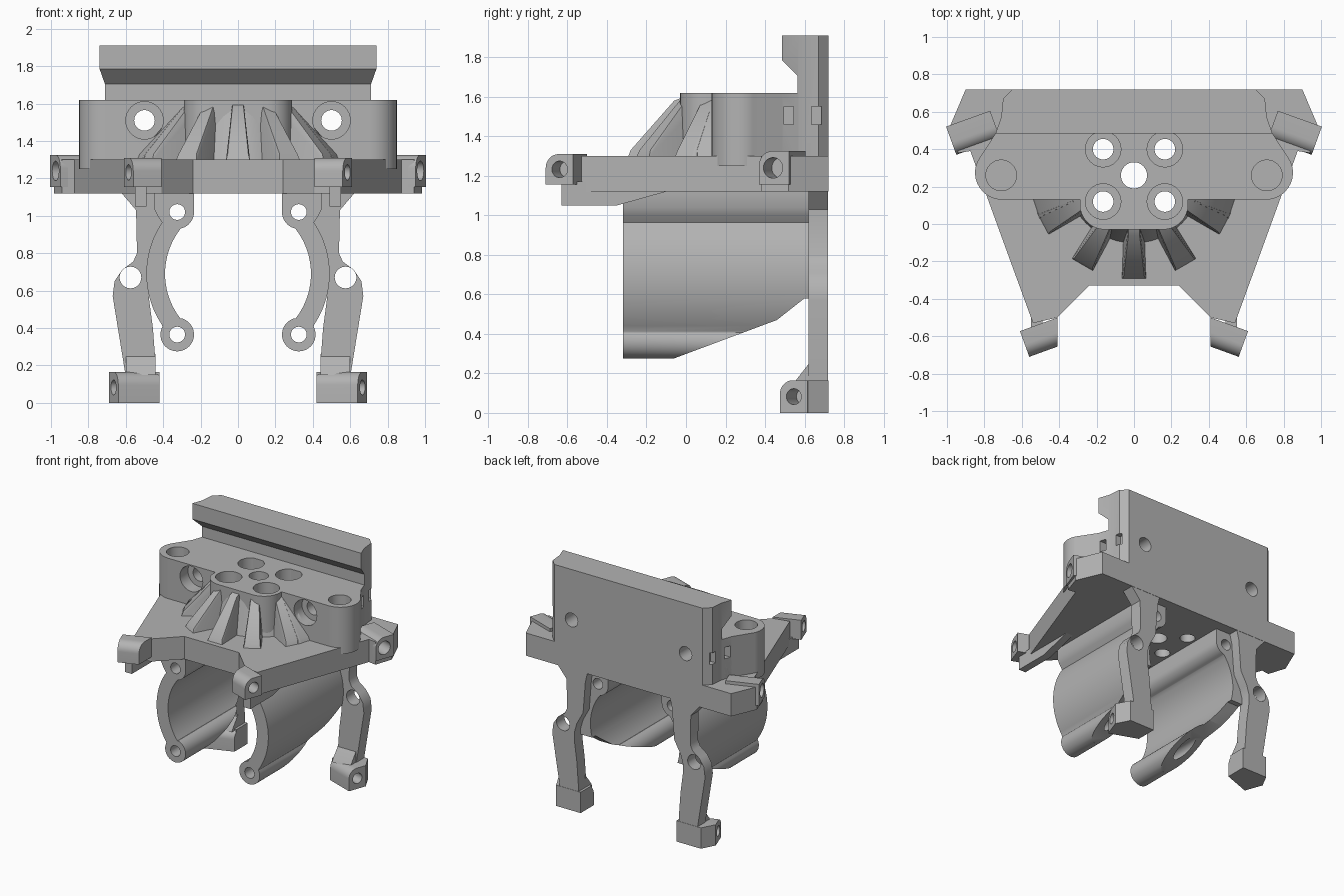
import bpy, bmesh, math
from math import sin, cos, radians
from mathutils import Vector, Matrix

cube = bpy.data.objects.get("Cube")
if cube:
    bpy.data.objects.remove(cube, do_unlink=True)

grey = bpy.data.materials.new("machined grey")
grey.use_nodes = True
grey.diffuse_color = (0.45, 0.45, 0.45, 1)
grey.node_tree.nodes["Principled BSDF"].inputs["Base Color"].default_value = grey.diffuse_color

X, Y, Z, ORIGIN = Vector((1, 0, 0)), Vector((0, 1, 0)), Vector((0, 0, 1)), Vector()
PLAN, FRONT, SIDE = (X, Y, Z), (X, Z, Y), (Y, Z, X)
OUT = Vector((0.94, -0.34, 0)).normalized()   # direction the mounting lugs face
ALONG = Vector((0.34, 0.94, 0)).normalized()
parts, cutters = [], []


def arc(cx, cy, r, a, b, n=12):
    return [(cx + r * cos(radians(a + (b - a) * i / n)),
             cy + r * sin(radians(a + (b - a) * i / n))) for i in range(n + 1)]


def both(pts):
    """Close a right-hand outline with its mirror image."""
    return pts + [(-x, y) for x, y in reversed(pts)]


def finish(name, bm, mirror=False, cutter=False):
    bmesh.ops.recalc_face_normals(bm, faces=bm.faces)
    mesh = bpy.data.meshes.new(name)
    bm.to_mesh(mesh)
    bm.free()
    ob = bpy.data.objects.new(name, mesh)
    bpy.context.scene.collection.objects.link(ob)
    if mirror:
        ob.modifiers.new("mirror", "MIRROR").use_mirror_merge = False
    ob.hide_render = cutter
    (cutters if cutter else parts).append(ob)
    return ob


def prism(name, pts, frame, lo, hi, origin=ORIGIN, clip=None, **kw):
    """Extrude a flat outline along the third axis of a frame."""
    u, v, w = frame
    bm = bmesh.new()
    face = bm.faces.new([bm.verts.new(origin + u * a + v * b + w * lo) for a, b in pts])
    new = bmesh.ops.extrude_face_region(bm, geom=[face])["geom"]
    moved = [g for g in new if isinstance(g, bmesh.types.BMVert)]
    bmesh.ops.translate(bm, verts=moved, vec=w * (hi - lo))
    if clip is not None:
        geom = bm.verts[:] + bm.edges[:] + bm.faces[:]
        bmesh.ops.bisect_plane(bm, geom=geom, plane_co=(clip, 0, 0),
                               plane_no=(-1, 0, 0), clear_outer=True)
        bmesh.ops.holes_fill(bm, edges=[e for e in bm.edges if e.is_boundary], sides=0)
    return finish(name, bm, **kw)


def drill(name, centre, r, axis, length, mirror=True):
    """Round hole cutter."""
    bm = bmesh.new()
    turn = axis.to_track_quat("Z", "Y").to_matrix().to_4x4()
    bmesh.ops.create_cone(bm, cap_ends=True, segments=32, radius1=r, radius2=r,
                          depth=length, matrix=Matrix.Translation(centre) @ turn)
    return finish(name, bm, mirror, cutter=True)


def cut(ob, *tools):
    for tool in tools:
        mod = ob.modifiers.new("cut", "BOOLEAN")
        mod.operation, mod.solver, mod.object = "DIFFERENCE", "EXACT", tool


# Cutters: vertical bolt holes, front bolt holes, side pockets
vertical = [drill("centre_hole", (0, 0.26, 1.4), 0.07, Z, 1, False)]
bores = []
for y in (0.12, 0.40):
    vertical.append(drill("bolt_hole", (0.165, y, 1.4), 0.055, Z, 1))
    bores.append(drill("bolt_bore", (0.165, y, 1.62), 0.095, Z, 0.2))
bores.append(drill("boss_bore", (0.71, 0.26, 1.62), 0.082, Z, 0.6))
bores.append(drill("front_bore", (0.5, 0.13, 1.51), 0.1, Y, 0.2))
front_hole = drill("front_hole", (0.5, 0.4, 1.51), 0.055, Y, 1)
pockets = [prism("pocket", [(y, 1.46), (y + 0.05, 1.46), (y + 0.05, 1.55), (y, 1.55)],
                 SIDE, 0.66, 0.8, mirror=True, cutter=True) for y in (0.495, 0.635)]

# Deck
deck = prism("deck", both([(0.24, -0.33), (0.41, -0.5), (0.54, -0.53), (0.875, 0.39),
                           (0.94, 0.38), (0.985, 0.52), (0.9, 0.72)]), PLAN, 1.12, 1.3)
cut(deck, *vertical)

# Upper block with end bosses and a central bulge
wall = [(0.74, 0.485), (0.71, 0.57), (0.7, 0.67), (0.65, 0.72)]
outline = (arc(0.155, 0.105, 0.135, -90, 0, 8) + [(0.29, 0.13)]
           + arc(0.705, 0.275, 0.145, -90, 25) + wall[:2])
block = prism("upper_block", both(outline), PLAN, 1.25, 1.62)
cut(block, *vertical, *bores, front_hole, *pockets)

# Rear wall with undercut rail
rail = prism("rear_rail", both(wall), PLAN, 1.2, 1.91)
groove = prism("rail_groove", [(0.4, 1.62), (0.565, 1.62), (0.565, 1.705), (0.4, 1.87)],
               SIDE, -1, 1, cutter=True)
cut(rail, groove, front_hole, *pockets)

# Conical foot of the bulge and its radial ribs
hub = Vector((0, 0.26, 0))
bm = bmesh.new()
bmesh.ops.create_cone(bm, cap_ends=True, segments=48, radius1=0.37, radius2=0.29,
                      depth=0.3, matrix=Matrix.Translation((0, 0.26, 1.42)))
cone = finish("hub_cone", bm)
behind = prism("cone_trim", [(-1, 0.2), (1, 0.2), (1, 1), (-1, 1)], PLAN, 1, 2, cutter=True)
cut(cone, *vertical, *bores[:2], behind)
for angle in (-72, -62, -30, 0, 30, 62, 72):
    a = radians(angle)
    radial, across = Vector((sin(a), -cos(a), 0)), Vector((cos(a), sin(a), 0))
    bm = bmesh.new()
    for r, z, w in ((0.27, 1.29, 0.055), (0.555, 1.29, 0.065),
                    (0.54, 1.33, 0.055), (0.32, 1.58, 0.03), (0.27, 1.6, 0.03)):
        for s in (-1, 1):
            bm.verts.new(hub + radial * r + across * (w * s) + Z * z)
    bmesh.ops.convex_hull(bm, input=bm.verts[:])
    rib = finish("rib", bm)
    cut(rib, *vertical, *bores[:2])

# Cradle: two mirrored half shells with bolt lugs
section = ([(0.45, 1.13), (0.235, 1.13)] + arc(0.325, 1.02, 0.09, 180, 255, 8)
           + arc(0, 0.69, 0.39, 38, -38, 20) + arc(0.325, 0.365, 0.09, 105, 388, 24)
           + arc(0, 0.69, 0.49, -34, 34, 20) + [(0.43, 1.0), (0.45, 1.04)])
shell = prism("cradle_shell", section, FRONT, -0.32, 0.64, mirror=True)
slope = prism("shell_slope", [(-0.06, 0.2), (-0.06, 0.276), (0.46, 0.47), (0.6, 0.58),
                              (0.8, 0.58), (0.8, 0.2)], SIDE, -1, 1, cutter=True)
cut(shell, slope, *[drill("shell_hole", (0.325, 0.2, z), 0.042, Y, 2) for z in (0.365, 1.02)])

# Rear legs
leg = prism("rear_leg", [(0.36, 1.13), (0.63, 1.13), (0.545, 1.03), (0.54, 0.8), (0.56, 0.755),
                         (0.62, 0.71), (0.66, 0.65), (0.67, 0.57), (0.605, 0.17), (0.605, 0.02),
                         (0.44, 0.02), (0.44, 0.2), (0.455, 0.4), (0.475, 0.55), (0.475, 0.63),
                         (0.455, 0.7), (0.4, 0.8), (0.38, 1.05)], FRONT, 0.62, 0.718, mirror=True)
cut(leg, drill("leg_hole", (0.575, 0.59, 0.67), 0.058, Y, 0.4))
prism("leg_gusset", [(0.55, 0.15), (0.56, 0.17), (0.63, 0.26), (0.63, 0.15)],
      SIDE, 0.44, 0.6, mirror=True)


# Mounting lugs: rounded front edge, hole along the facing direction
def lug(name, corner, width, z0, z1, depth, clip, hole_r, hole_u, extra=()):
    r = 0.07
    pts = [(0, z0), (width, z0), (width, z1)] + arc(r, z1 - r, r, 90, 180, 8)
    ob = prism(name, pts, (ALONG, Z, OUT), -depth, 0, Vector(corner), clip, mirror=True)
    centre = Vector(corner) + ALONG * hole_u + Z * (z0 + z1) / 2
    hole = drill(name + "_hole", centre, hole_r, OUT, depth)
    cut(ob, hole)
    for other in extra:
        cut(other, hole)


foot = prism("foot_heel", [(0.42, 0.58), (0.68, 0.6), (0.69, 0.615), (0.635, 0.72), (0.42, 0.72)],
             PLAN, 0, 0.165, mirror=True)
lug("front_lug", (0.56, -0.71, 0), 0.146, 1.155, 1.31, 0.24, 0.41, 0.042, 0.075)
lug("rear_lug", (0.95, 0.37, 0), 0.16, 1.155, 1.325, 0.25, 0.6, 0.052, 0.075, (deck,))
lug("foot_lug", (0.64, 0.475, 0), 0.15, 0, 0.165, 0.3, 0.42, 0.04, 0.075, (foot,))

# Tapered rib under each front arm
prism("arm_rib", [(-0.63, 1.05), (-0.35, 1.05), (-0.1, 1.12), (-0.1, 1.17), (-0.63, 1.17)],
      SIDE, 0.49, 0.55, mirror=True)

# Bake modifiers, shade and colour
bpy.context.view_layer.update()
deps = bpy.context.evaluated_depsgraph_get()
baked = [bpy.data.meshes.new_from_object(ob.evaluated_get(deps)) for ob in parts]
bpy.ops.object.select_all(action="DESELECT")
for ob, mesh in zip(parts, baked):
    ob.modifiers.clear()
    ob.data = mesh
    mesh.materials.clear()
    mesh.materials.append(grey)
    ob.select_set(True)
for ob in cutters:
    bpy.data.objects.remove(ob, do_unlink=True)
bpy.context.view_layer.objects.active = parts[0]
bpy.ops.object.shade_smooth_by_angle(angle=radians(30))
